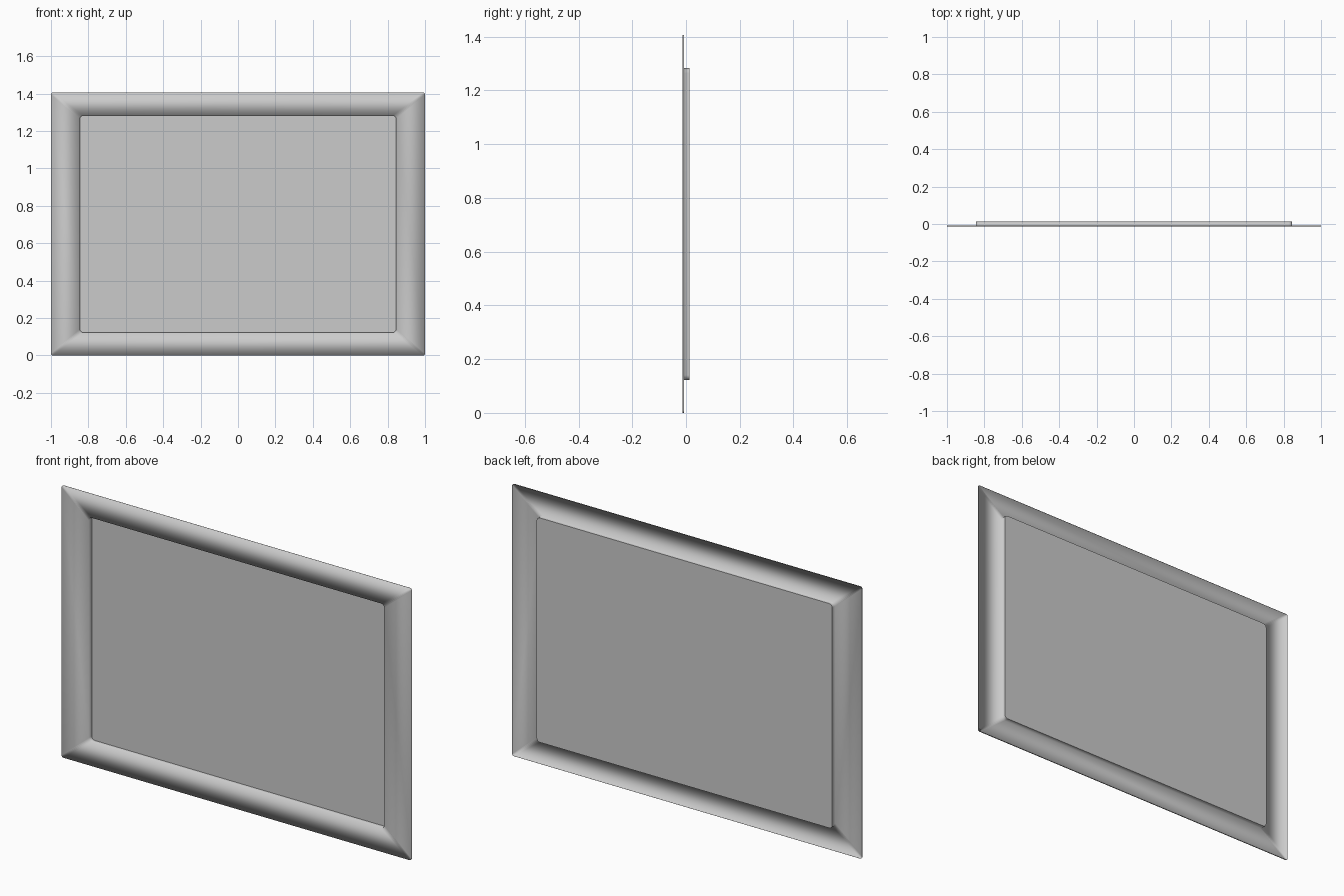
import bpy, bmesh, math

cube = bpy.data.objects.get("Cube")
if cube:
    bpy.data.objects.remove(cube)

CENTRE_Z = 0.703
FRONT, BACK, RIM = -0.0125, 0.0125, -0.008
OUTER = (1.0, 0.703, 0.01)      # half width, half height, corner radius
INNER = (0.845, 0.58, 0.018)
STEPS = 4

grey = bpy.data.materials.new("plain grey")
grey.use_nodes = True
colour = (0.6, 0.6, 0.6, 1)
grey.diffuse_color = colour
grey.node_tree.nodes["Principled BSDF"].inputs["Base Color"].default_value = colour


def ring(bm, size, y):
    """Rounded rectangle of vertices, anticlockwise seen from the front."""
    w, h, r = size
    verts = []
    for corner, (sx, sz) in enumerate([(1, 1), (-1, 1), (-1, -1), (1, -1)]):
        for i in range(STEPS + 1):
            a = math.radians(90) * (corner + i / STEPS)
            x = sx * (w - r) + r * math.cos(a)
            z = sz * (h - r) + r * math.sin(a)
            verts.append(bm.verts.new((x, y, z + CENTRE_Z)))
    return verts


def bridge(bm, a, b):
    n = len(a)
    for i in range(n):
        j = (i + 1) % n
        bm.faces.new((a[i], a[j], b[j], b[i]))


def finish(bm, name):
    mesh = bpy.data.meshes.new(name)
    bm.to_mesh(mesh)
    bm.free()
    mesh.materials.append(grey)
    for p in mesh.polygons:
        p.use_smooth = True
    bpy.context.collection.objects.link(bpy.data.objects.new(name, mesh))


# Thin border sheet: turned-back rim, flat flange and recess wall
bm = bmesh.new()
rings = [ring(bm, OUTER, RIM), ring(bm, OUTER, FRONT),
         ring(bm, INNER, FRONT), ring(bm, INNER, BACK)]
for a, b in zip(rings, rings[1:]):
    bridge(bm, a, b)
finish(bm, "border_tray")

# Flat panel closing the back of the recess
bm = bmesh.new()
bm.faces.new(ring(bm, INNER, BACK))
finish(bm, "recessed_panel")
